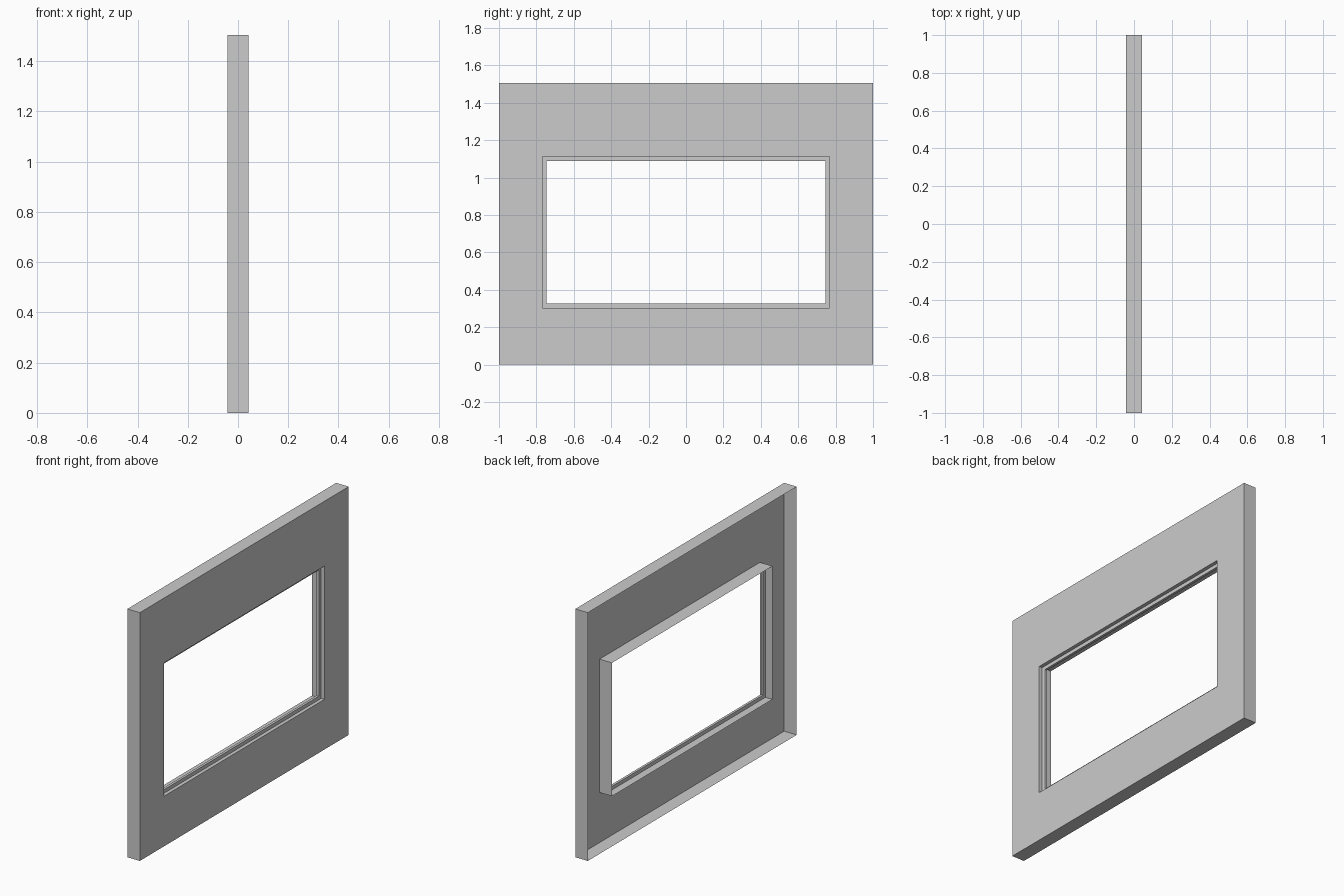
import bpy, bmesh

if "Cube" in bpy.data.objects:
    bpy.data.objects.remove(bpy.data.objects["Cube"])

T = 0.042                                  # half depth of the wall
WALL = (1.0, 0.0, 1.505)                   # half width, bottom, top
OPEN = (0.768, 0.304, 1.112)               # window opening
SASH = (0.745, 0.326, 1.09)                # inside of the frame


def loop(bm, rect, x):
    """Rectangle of vertices in the plane at x."""
    w, lo, hi = rect
    return [bm.verts.new((x, y, z)) for y, z in ((-w, lo), (w, lo), (w, hi), (-w, hi))]


def sweep(name, sections, closed=False):
    """Bridge a chain of rectangular loops with quads."""
    bm = bmesh.new()
    loops = [loop(bm, r, x) for r, x in sections]
    pairs = list(zip(loops, loops[1:]))
    if closed:
        pairs.append((loops[-1], loops[0]))
    for a, b in pairs:
        for i in range(4):
            j = (i + 1) % 4
            bm.faces.new((a[i], a[j], b[j], b[i]))
    bmesh.ops.recalc_face_normals(bm, faces=bm.faces)
    # the large face must look towards +x
    big = max(bm.faces, key=lambda f: f.normal.x * f.calc_area())
    front = [f for f in bm.faces if abs(f.normal.x) > 0.9 and f.calc_center_median().x > T - 0.001]
    if front and front[0].normal.x < 0:
        bmesh.ops.reverse_faces(bm, faces=bm.faces)
    me = bpy.data.meshes.new(name)
    bm.to_mesh(me)
    bm.free()
    ob = bpy.data.objects.new(name, me)
    bpy.context.collection.objects.link(ob)
    return ob


# thin wall shell, open at the back: outer rim, face, window reveal
sweep("wall_panel", [(WALL, -T), (WALL, T), (OPEN, T), (OPEN, -T)])

# slim window frame set inside the reveal
sweep("window_frame", [(OPEN, 0.02), (SASH, 0.02), (SASH, 0.005), (OPEN, 0.005)], closed=True)
